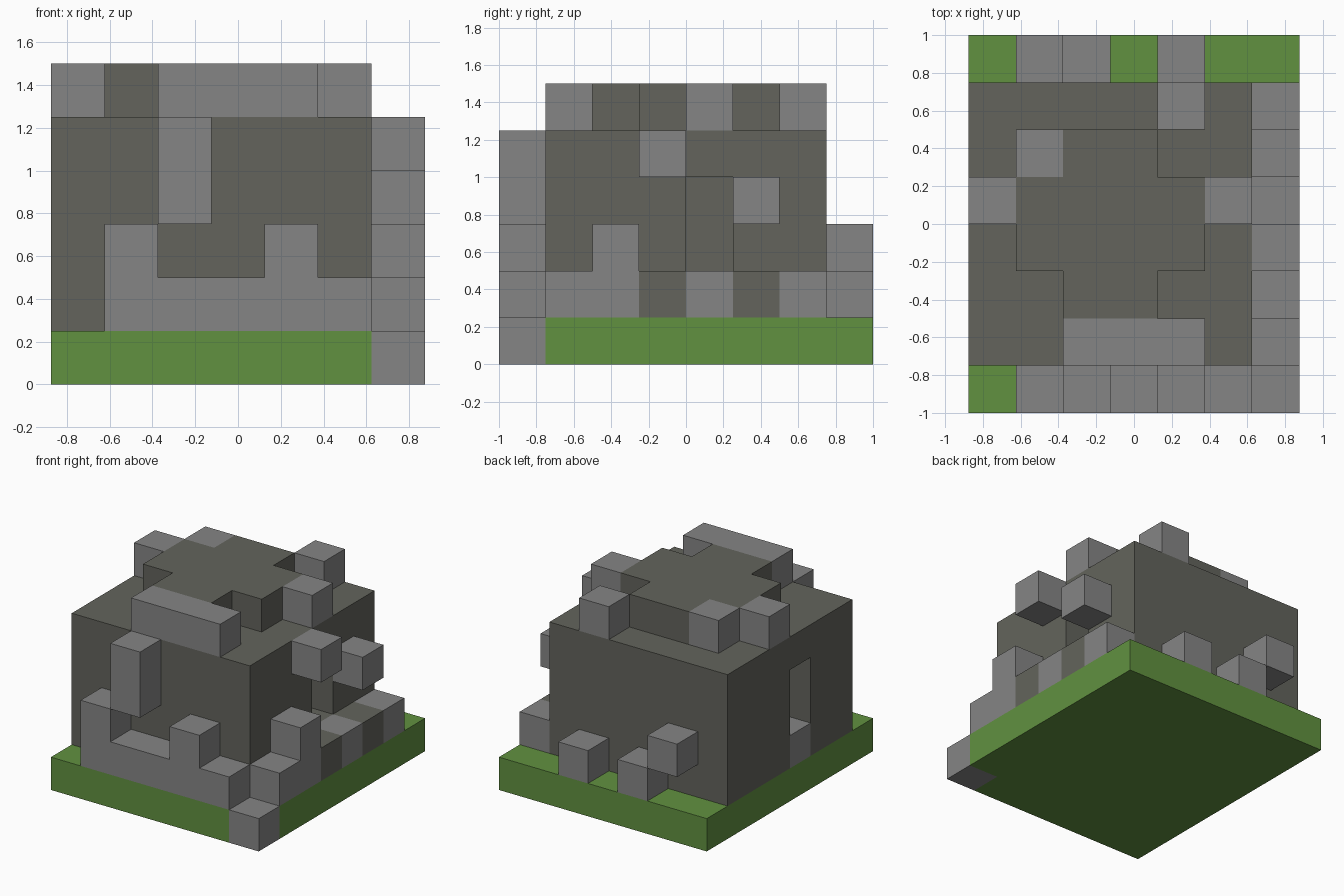
import bpy
import bmesh
from itertools import product
from mathutils import Vector

U = 0.25                                  # edge of one block
ORIGIN = Vector((-3.5 * U, -4 * U, 0))    # corner of the block grid

cube = bpy.data.objects.get("Cube")
if cube:
    bpy.data.objects.remove(cube, do_unlink=True)


def material(name, rgb):
    mat = bpy.data.materials.new(name)
    mat.use_nodes = True
    mat.diffuse_color = (*rgb, 1)
    mat.node_tree.nodes["Principled BSDF"].inputs["Base Color"].default_value = (*rgb, 1)
    return mat


GREEN = material("grass green", (0.120, 0.283, 0.051))
DARK = material("dark mossy stone", (0.125, 0.127, 0.107))
GREY = material("grey stone", (0.235, 0.235, 0.235))


def block(x, y, z, w=1, d=1, h=1):
    """Set of grid cells filling a box that starts at cell x, y, z."""
    return set(product(range(x, x + w), range(y, y + d), range(z, z + h)))


def build(name, cells, mat):
    """Turn a set of cells into a closed shell with merged flat faces."""
    bm = bmesh.new()
    for cell in cells:
        for axis, side in product(range(3), (0, 1)):
            near = list(cell)
            near[axis] += 2 * side - 1
            if tuple(near) in cells:
                continue
            a, b = (axis + 1) % 3, (axis + 2) % 3
            ring = [(0, 0), (1, 0), (1, 1), (0, 1)]
            verts = []
            for p, q in (ring if side else reversed(ring)):
                corner = Vector(cell)
                corner[axis] += side
                corner[a] += p
                corner[b] += q
                verts.append(bm.verts.new(ORIGIN + corner * U))
            bm.faces.new(verts)
    bmesh.ops.remove_doubles(bm, verts=bm.verts, dist=0.001)
    bmesh.ops.dissolve_limit(bm, angle_limit=0.01, verts=bm.verts, edges=bm.edges)
    mesh = bpy.data.meshes.new(name)
    bm.to_mesh(mesh)
    bm.free()
    mesh.materials.append(mat)
    obj = bpy.data.objects.new(name, mesh)
    bpy.context.collection.objects.link(obj)


# Ground slab with one stone corner
corner = block(6, 0, 0)
build("ground", block(0, 0, 0, 7, 8) - corner, GREEN)
build("ground_corner_stone", corner, GREY)

# Hollow hut with an opening on each side
sill = block(0, 3, 1)
room = block(1, 2, 1, 4, 4, 3)
openings = block(0, 3, 2, h=2) | block(5, 4, 2, h=2)
build("hut_walls", block(0, 1, 1, 6, 6, 4) - room - openings - sill, DARK)
build("right_opening_sill", sill, GREY)

# Stepped roof cap and the stones around it
build("roof_cap", block(2, 2, 5, 2, 4) | block(1, 3, 5, 4, 2), DARK)
build("roof_front_beam", block(2, 1, 5, 3), GREY)
for n, (x, y) in enumerate([(0, 4), (1, 5), (4, 6), (5, 4)]):
    build(f"roof_stone_{n + 1}", block(x, y, 5), GREY)

# Front rubble
build("front_rubble", block(1, 0, 1, 5) | block(1, 0, 2) | block(4, 0, 2), GREY)
build("front_hanging_stone", block(2, 0, 3, h=2), GREY)

# Rubble row along the left side
build("side_rubble", block(6, 1, 1, d=2) | block(6, 2, 2), GREY)
for y, mat in ((3, DARK), (4, GREY), (5, DARK), (6, GREY)):
    build(f"side_row_stone_{y - 2}", block(6, y, 1), mat)
build("side_upper_stone", block(6, 3, 4), GREY)
build("side_middle_stone", block(6, 5, 3), GREY)

# Back rubble
for n, (x, z) in enumerate([(1, 2), (2, 1), (4, 1)]):
    build(f"back_stone_{n + 1}", block(x, 7, z), GREY)
